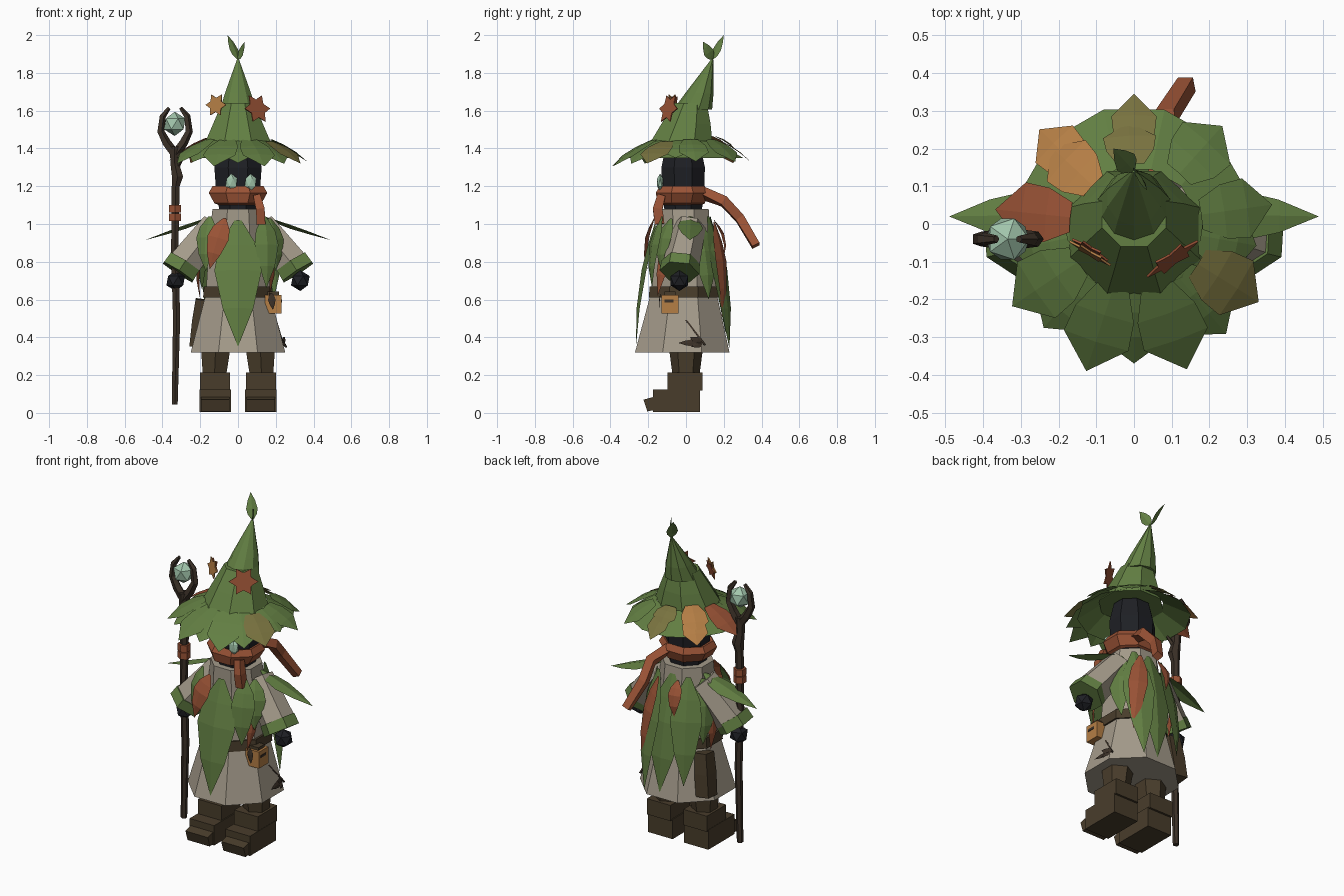
import bpy, bmesh, math
from mathutils import Vector as V

if "Cube" in bpy.data.objects:
    bpy.data.objects.remove(bpy.data.objects["Cube"])


def material(name, *rgb):
    m = bpy.data.materials.new(name)
    m.diffuse_color = (*rgb, 1)
    m.use_nodes = True
    m.node_tree.nodes["Principled BSDF"].inputs["Base Color"].default_value = m.diffuse_color
    return m


GREEN = material("leaf_green", 0.122, 0.21, 0.055)
ROBE = material("linen", 0.37, 0.325, 0.255)
RUST = material("rust_red", 0.32, 0.085, 0.036)
ORANGE = material("amber", 0.46, 0.21, 0.06)
OLIVE = material("olive", 0.19, 0.17, 0.05)
BOOT = material("boot_brown", 0.066, 0.046, 0.024)
WOOD = material("dark_wood", 0.045, 0.031, 0.021)
BLACK = material("soot_black", 0.013, 0.014, 0.018)
MINT = material("mint", 0.36, 0.56, 0.41)


def build(name, verts, faces, mat, closed=True):
    bm = bmesh.new()
    vs = [bm.verts.new(v) for v in verts]
    for f in faces:
        bm.faces.new([vs[i] for i in f])
    bmesh.ops.remove_doubles(bm, verts=bm.verts, dist=1e-5)
    if closed:
        bmesh.ops.recalc_face_normals(bm, faces=bm.faces)
    me = bpy.data.meshes.new(name)
    bm.to_mesh(me)
    bm.free()
    me.materials.append(mat)
    ob = bpy.data.objects.new(name, me)
    bpy.context.collection.objects.link(ob)
    return ob


def skin(name, rings, mat, caps=True):
    n = len(rings[0])
    faces = [(k * n + i, k * n + (i + 1) % n, (k + 1) * n + (i + 1) % n, (k + 1) * n + i)
             for k in range(len(rings) - 1) for i in range(n)]
    if caps:
        faces += [tuple(range(n)), tuple(range((len(rings) - 1) * n, len(rings) * n))]
    return build(name, [v for r in rings for v in r], faces, mat)


def loft(name, sections, mat, n=8, caps=True):
    """Stack of level rings: (centre x, centre y, z, radius x, radius y)."""
    k = 1 / math.cos(math.pi / n)
    ang = [(i + 0.5) * math.tau / n for i in range(n)]
    return skin(name, [[V((x + rx * k * math.cos(a), y + ry * k * math.sin(a), z)) for a in ang]
                       for x, y, z, rx, ry in sections], mat, caps)


def tube(name, path, mat, n=6, flat=1.0):
    """Rings across a path of (x, y, z, radius)."""
    pts = [V(p[:3]) for p in path]
    rings = []
    for i, p in enumerate(path):
        d = (pts[min(i + 1, len(pts) - 1)] - pts[max(i - 1, 0)]).normalized()
        u = d.cross(V((0, 1, 0)) if abs(d.y) < 0.9 else V((1, 0, 0))).normalized()
        w = d.cross(u)
        rings.append([pts[i] + p[3] * (u * math.cos(a) * flat + w * math.sin(a))
                      for a in ((j + 0.5) * math.tau / n for j in range(n))])
    return skin(name, rings, mat)


def box(name, c, s, mat):
    vs = [(c[0] + s[0] * x / 2, c[1] + s[1] * y / 2, c[2] + s[2] * z / 2)
          for z in (-1, 1) for x, y in ((-1, -1), (1, -1), (1, 1), (-1, 1))]
    return skin(name, [vs[:4], vs[4:]], mat)


def gem(name, c, r, mat, scale=(1, 1, 1)):
    bpy.ops.mesh.primitive_ico_sphere_add(subdivisions=1, radius=r, location=c)
    ob = bpy.context.object
    ob.name, ob.scale = name, scale
    ob.data.materials.append(mat)


def leaf(name, base, tip, n, w, mat, bulge=0.02, blunt=False):
    """Leaf folded along its midrib, facing n."""
    base, tip, n = V(base), V(tip), V(n).normalized()
    d = tip - base
    side = n.cross(d).normalized()
    up = d.cross(side).normalized()
    shape = ((0, .5), (.3, .9), (.62, 1), (1, 0)) if blunt else ((0, .15), (.2, .8), (.4, 1), (.7, .65), (1, 0))
    fold = .08 if blunt else .2
    vs, fs = [], []
    for i, (t, k) in enumerate(shape):
        m = base + d * t + up * bulge * math.sin(math.pi * t)
        vs += [m + side * w * k - up * w * k * fold, m, m - side * w * k - up * w * k * fold]
        if i:
            a, b = 3 * i - 3, 3 * i
            last = i == len(shape) - 1
            fs += [(a, a + 1, b + 1)] if last else [(a, a + 1, b + 1, b)]
            fs += [(a + 1, a + 2, b + 1)] if last else [(a + 1, a + 2, b + 2, b + 1)]
    return build(name, vs, fs, mat, False)


def star(name, c, n, r, mat, points=6):
    """Flat lobed leaf facing n, the bottom lobe shorter."""
    c, n = V(c), V(n).normalized()
    u = V((0, 0, 1)).cross(n).normalized()
    w = n.cross(u)
    ring = [c + (u * math.sin(a) + w * math.cos(a)) * (r if i % 2 else r * .6)
            for i, a in enumerate(j * math.pi / points for j in range(points * 2))]
    return skin(name, [ring, [v + n * .006 for v in ring]], mat)


# Robe, belt, head and scarf
loft("robe", [(0, -.02, .32, .25, .25), (0, -.012, .63, .17, .175), (0, -.01, .95, .15, .14),
              (0, -.015, 1.08, .135, .135)], ROBE)
loft("belt", [(0, -.012, .61, .185, .185), (0, -.012, .67, .18, .18)], BOOT)
loft("head", [(0, -.015, 1.08, .1, .1), (0, -.015, 1.2, .118, .112), (0, -.015, 1.3, .125, .115),
              (0, -.015, 1.42, .1, .09)], BLACK)
loft("scarf", [(0, -.02, 1.1, .1, .1), (0, -.025, 1.11, .125, .125), (0, -.02, 1.165, .155, .14),
               (0, -.02, 1.2, .135, .12), (0, -.02, 1.19, .1, .1)], RUST)
tube("scarf_front_tail", [(.1, -.13, 1.15, .03), (.118, -.15, 1.08, .036), (.122, -.14, 1.0, .036)], RUST, 4, .9)
tube("scarf_back_tail", [(.05, .07, 1.17, .036), (.095, .2, 1.12, .036), (.085, .285, 1.03, .034),
                         (.14, .37, .885, .03)], RUST, 4)
for x in (-.035, .066):
    gem("eye", (x, -.137, 1.22), 1, MINT, (.035, .018, .047))

# Hat, with brim and bent cone
loft("hat_brim", [(0, 0, 1.35, .303, .303), (0, -.02, 1.44, .17, .165)], GREEN, 12, False)
loft("hat_lower", [(0, -.025, 1.43, .175, .165), (0, 0, 1.53, .132, .13), (0, .025, 1.64, .085, .085)], GREEN, 8)
loft("hat_upper", [(0, .035, 1.605, .095, .098), (0, .07, 1.69, .07, .072), (0, .14, 1.875, .004, .004)], GREEN, 10)
leaf("hat_tip_leaf", (0, .14, 1.87), (-.055, .2, 2.0), (1, -1, .6), .032, GREEN, .008)
leaf("hat_tip_leaf", (0, .14, 1.87), (.035, .09, 1.965), (1, .2, .3), .03, GREEN, .008)
star("hat_rust_leaf", (.1, -.09, 1.61), (.55, -.78, .25), .082, RUST)
star("hat_amber_leaf", (-.115, -.075, 1.63), (-.5, -.85, .1), .063, ORANGE)
star("hat_amber_leaf_back", (-.115, -.066, 1.628), (-.5, -.83, .2), .055, RUST)

# Brim leaves: angle, start radius, tip radius, half width, lift, colour
for a, r0, r1, w, up, mat in (
        (-90, .17, .37, .1, .002, GREEN), (-70, .18, .41, .09, .01, GREEN), (-108, .18, .41, .09, .01, GREEN),
        (-50, .18, .38, .095, .004, GREEN), (-131, .18, .365, .095, .004, GREEN), (-32, .2, .39, .085, .012, OLIVE),
        (-146, .18, .39, .09, .011, GREEN), (-10, .18, .33, .09, .004, GREEN), (-168, .18, .33, .08, .004, GREEN),
        (8, .18, .37, .08, .01, GREEN), (174, .17, .37, .08, .012, RUST),
        (48, .18, .35, .085, .01, GREEN), (90, .18, .345, .06, .004, OLIVE),
        (93, .16, .27, .07, .012, OLIVE), (135, .2, .355, .07, .006, ORANGE),
        (137, .15, .3, .075, .014, ORANGE)):
    c, s = math.cos(math.radians(a)), math.sin(math.radians(a))
    z = lambda r: 1.445 - (r - .17) * (.62 if s < .5 else .7) + up
    leaf("brim_leaf", (r0 * c, r0 * s, z(r0)), (r1 * c, r1 * s, z(r1)), (0, 0, 1), w, mat, .012, True)

for s in (-1, 1):
    # Arms
    tube("sleeve", [(s * .125, .02, .99, .085), (s * .3, -.03, .77, .1)], ROBE)
    tube("cuff", [(s * .283, -.028, .798, .102), (s * .317, -.035, .745, .106)], GREEN)
    gem("hand", (s * .33, -.035, .7), .055, BLACK)
    # Legs and boots
    tube("trouser_leg", [(s * .115, 0, .42, .1), (s * .125, 0, .19, .07)], BOOT, 6)
    box("boot_shaft", (s * .122, -.005, .165), (.158, .185, .095), BOOT)
    box("boot_foot", (s * .12, -.05, .065), (.165, .25, .12), BOOT)
    skin("boot_toe", [[(s * .12 + x, y, z) for y, z in ((-.17, .015), (-.17, .085), (-.225, .07), (-.205, .008))]
                      for x in (-.075, .075)], BOOT)
    # Shoulder leaves
    leaf("shoulder_leaf", (s * .14, .025, 1.04), (s * .49, .02, .915), (0, .1, 1), .068, GREEN, .005)

# Leaf cape: base, tip, facing, half width, colour
for b, t, n, w, mat in (
        ((0, -.16, 1.02), (0, -.265, .35), (0, -1, .1), .125, GREEN),
        ((-.15, -.12, 1.04), (-.17, -.17, .75), (-.5, -1, .1), .06, GREEN),
        ((-.07, -.17, 1.03), (-.15, -.205, .76), (-.2, -1, .1), .058, RUST),
        ((.14, -.13, 1.04), (.15, -.18, .66), (.4, -1, .1), .068, GREEN),
        ((.17, -.08, 1.03), (.2, -.13, .75), (.8, -1, .1), .06, GREEN),
        ((.15, -.06, .98), (.165, -.15, .62), (1, -.5, .1), .04, RUST),
        ((0, .13, 1.04), (.02, .225, .35), (0, 1, .1), .11, GREEN),
        ((-.1, .12, 1.04), (-.13, .21, .42), (-.5, 1, .1), .09, GREEN),
        ((.1, .12, 1.04), (.12, .23, .34), (.5, 1, .1), .09, GREEN),
        ((.15, .06, 1.02), (.19, .12, .6), (1, .6, .1), .07, GREEN),
        ((-.15, .05, 1.02), (-.19, .11, .65), (-1, .6, .1), .07, GREEN),
        ((.08, .15, 1.01), (.165, .19, .5), (.6, 1, .1), .055, RUST),
        ((-.05, .15, 1.02), (-.06, .2, .82), (-.2, 1, .1), .04, RUST),
        ((-.17, .03, .95), (-.2, .05, .6), (-1, .3, .1), .04, RUST)):
    leaf("cape_leaf", b, t, n, w, mat, .035)

# Staff with forked head and crystal
tube("staff_shaft", [(-.335, -.04, .045, .018), (-.325, -.04, .5, .022), (-.335, -.04, .85, .022),
                     (-.33, -.04, 1.2, .024), (-.32, -.04, 1.25, .034), (-.335, -.04, 1.32, .026),
                     (-.335, -.04, 1.41, .03)], WOOD)
for s in (-1, 1):
    tube("staff_fork", [(-.335, -.04, 1.37, .026), (-.335 + s * .045, -.04, 1.43, .025),
                        (-.335 + s * .075, -.04, 1.49, .021), (-.335 + s * .065, -.04, 1.57, .018),
                        (-.335 + s * .03, -.04, 1.615, .01)], WOOD, 5)
tube("staff_twig", [(-.33, -.04, 1.29, .016), (-.29, -.06, 1.36, .008)], WOOD, 5)
gem("staff_crystal", (-.335, -.04, 1.53), .064, MINT)
for z in (1.035, 1.08):
    tube("staff_binding", [(-.333, -.04, z - .02, .036), (-.333, -.04, z + .02, .036)], RUST)

# Belt lantern, hanging sprig and side pouch
box("lantern", (.187, -.085, .575), (.088, .09, .1), ORANGE)
box("lantern_cap", (.187, -.085, .632), (.06, .06, .02), BOOT)
box("lantern_band", (.187, -.09, .592), (.094, .05, .014), WOOD)
leaf("lantern_leaf", (.175, -.135, .635), (.185, -.14, .545), (0, -1, 0), .02, WOOD, .006)
tube("sprig_stem", [(.19, -.03, .53, .006), (.24, .1, .36, .006)], WOOD, 4)
for d in ((.25, -.04, .37), (.25, .02, .4), (.26, .03, .35)):
    leaf("sprig_leaf", (.235, .085, .37), d, (1, 0, .3), .02, WOOD, .005)
tube("side_pouch", [(-.185, .09, .6, .055), (-.2, .1, .48, .062), (-.215, .11, .35, .06)], BOOT, 4)
